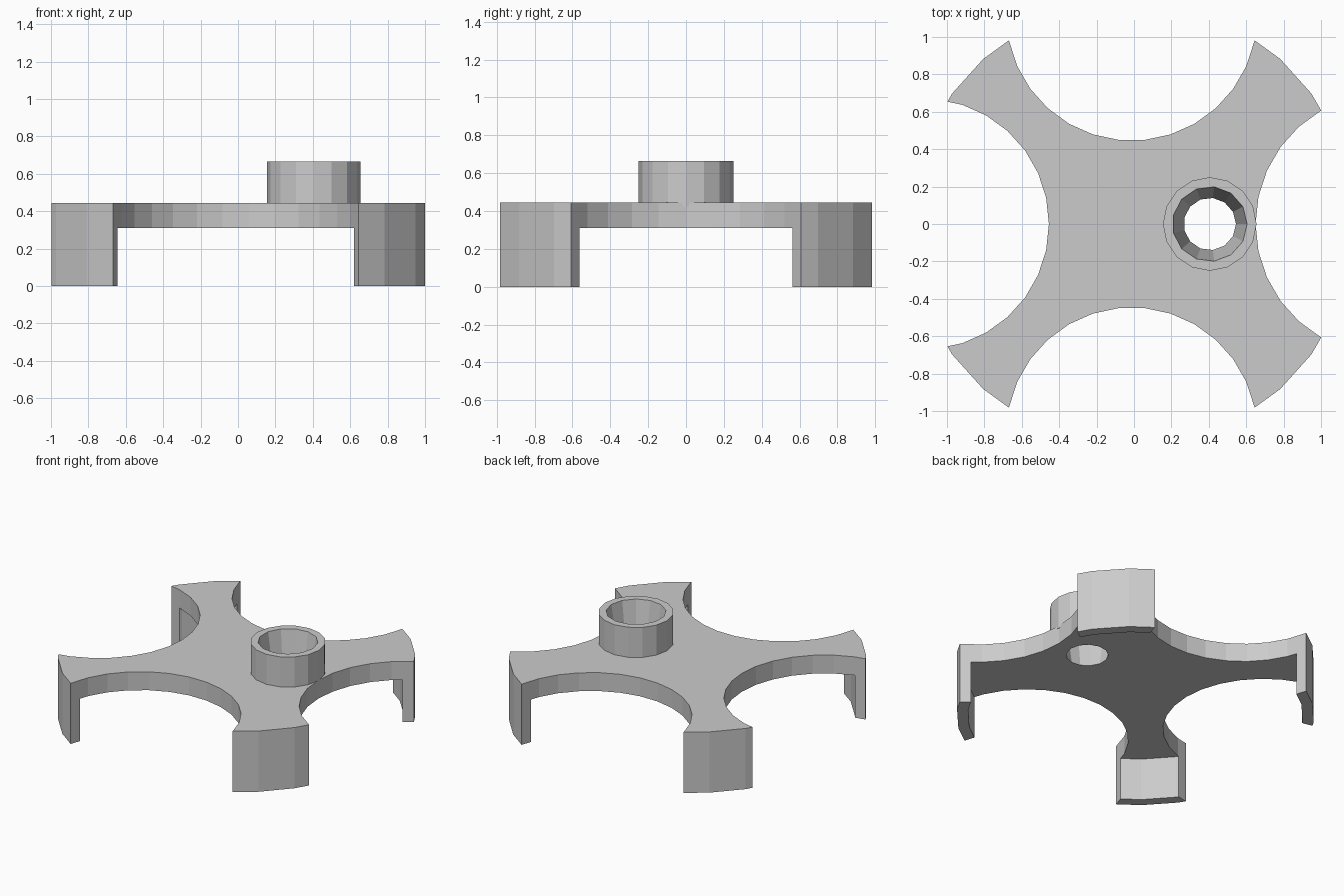
import bpy
import bmesh
from math import cos, sin, tau

cube = bpy.data.objects.get("Cube")
if cube:
    bpy.data.objects.remove(cube, do_unlink=True)

grey = bpy.data.materials.new("plain grey")
grey.use_nodes = True
grey.diffuse_color = (0.6, 0.6, 0.6, 1)
grey.node_tree.nodes["Principled BSDF"].inputs["Base Color"].default_value = (0.6, 0.6, 0.6, 1)

CENTRE = -0.012      # x of the frame's axis
TOP = 0.445          # top of the plate
UNDER = 0.31         # underside of the plate


def frustum(name, x, y, r_low, r_high, z_low, z_high, sides=30):
    """Upright faceted cylinder or cone with its first corner towards +x."""
    bm = bmesh.new()
    rings = []
    for r, z in ((r_low, z_low), (r_high, z_high)):
        rings.append([bm.verts.new((x + r * cos(tau * i / sides),
                                    y + r * sin(tau * i / sides), z))
                      for i in range(sides)])
    low, high = rings
    bm.faces.new(low[::-1])
    bm.faces.new(high)
    for i in range(sides):
        j = (i + 1) % sides
        bm.faces.new((low[i], low[j], high[j], high[i]))
    mesh = bpy.data.meshes.new(name)
    bm.to_mesh(mesh)
    bm.free()
    mesh.materials.append(grey)
    obj = bpy.data.objects.new(name, mesh)
    bpy.context.collection.objects.link(obj)
    return obj


def combine(target, tool, operation):
    """Apply a boolean and discard the tool."""
    mod = target.modifiers.new(operation.lower(), "BOOLEAN")
    mod.operation = operation
    mod.solver = "EXACT"
    mod.object = tool
    bpy.context.view_layer.objects.active = target
    bpy.ops.object.modifier_apply(modifier=mod.name)
    bpy.data.objects.remove(tool, do_unlink=True)


# Four-legged frame: a thick disc, hollowed from below
frame = frustum("frame", CENTRE, 0, 1.187, 1.187, 0, TOP)
combine(frame, frustum("hollow", CENTRE, 0, 1.113, 1.113, -0.2, UNDER), "DIFFERENCE")

# Round scallops between the legs; the one on the left is larger and further out
for x, y, r in ((CENTRE, 1.116, 0.67), (CENTRE, -1.116, 0.67),
                (-1.125, 0, 0.67), (1.35, 0, 0.7)):
    combine(frame, frustum("scallop", x, y, r, r, -0.3, 0.7), "DIFFERENCE")

# Raised collar with a tapered bore through the plate
BOSS_X = 0.405
combine(frame, frustum("collar", BOSS_X, 0, 0.25, 0.25, TOP - 0.02, 0.665, 16), "UNION")
taper = 0.06 / (0.665 - UNDER)
combine(frame, frustum("bore", BOSS_X, 0, 0.14 - 0.05 * taper, 0.2 + 0.05 * taper,
                       UNDER - 0.05, 0.665 + 0.05, 13), "DIFFERENCE")
